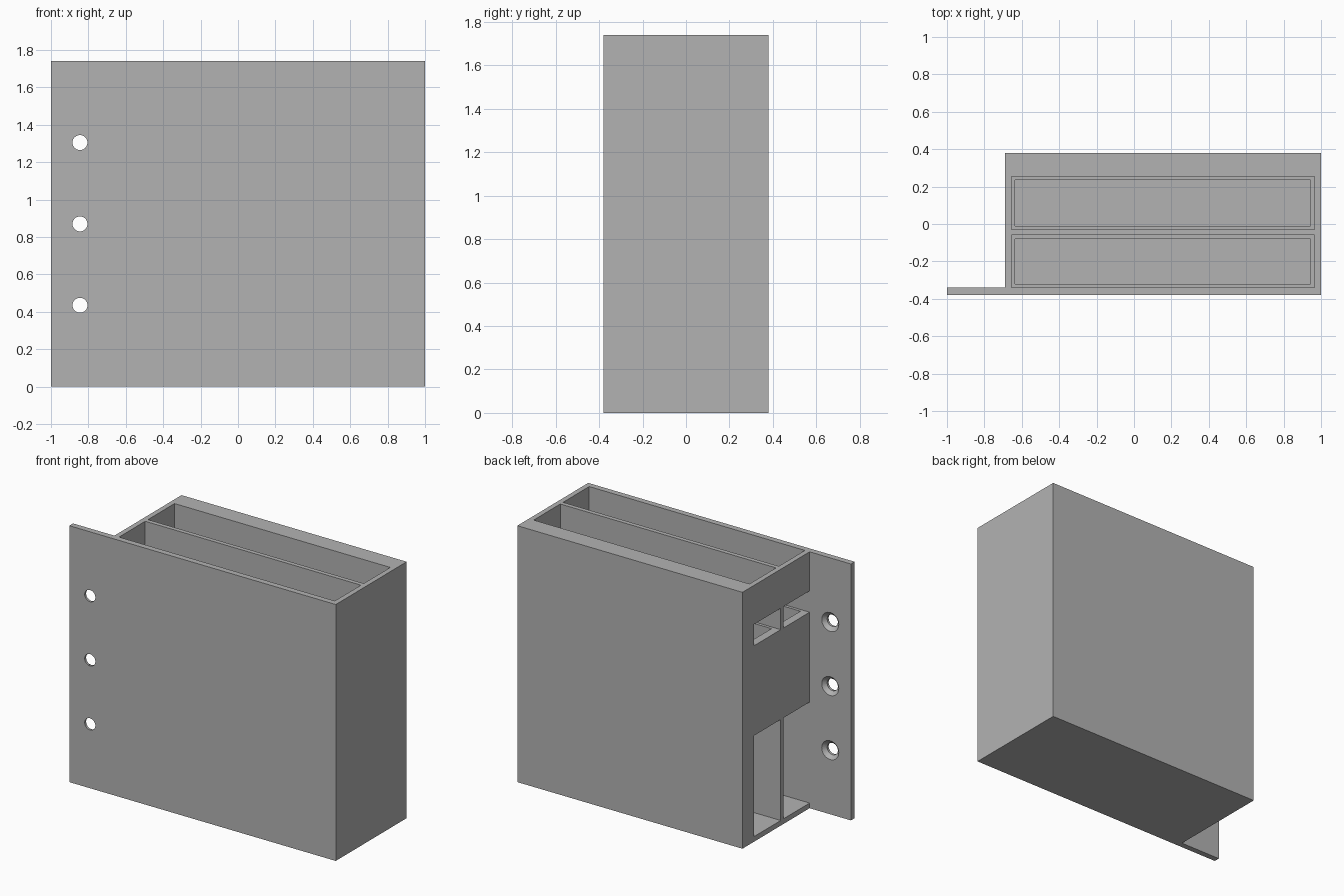
import bpy
import bmesh
from math import pi
from mathutils import Matrix, Vector

cube = bpy.data.objects.get("Cube")
if cube:
    bpy.data.objects.remove(cube, do_unlink=True)

# Single plain grey plastic
grey = bpy.data.materials.new("plain_grey")
grey.use_nodes = True
colour = (0.45, 0.45, 0.45, 1)
grey.diffuse_color = colour
grey.node_tree.nodes["Principled BSDF"].inputs["Base Color"].default_value = colour

HEIGHT = 1.74
FRONT, BACK = -0.38, 0.38
PLATE = -0.34               # back surface of the front wall and flange
SIDE = -0.69                # outer face of the open side
FLOOR, SHAFT, LEDGE, LINTEL = 0.035, 0.72, 1.33, 1.475
INSET = 0.02


def finish(name, bm):
    bmesh.ops.recalc_face_normals(bm, faces=bm.faces)
    mesh = bpy.data.meshes.new(name)
    bm.to_mesh(mesh)
    bm.free()
    mesh.materials.append(grey)
    obj = bpy.data.objects.new(name, mesh)
    bpy.context.collection.objects.link(obj)
    return obj


def box(name, low, high):
    bm = bmesh.new()
    low, high = Vector(low), Vector(high)
    place = Matrix.Translation((low + high) / 2) @ Matrix.Diagonal((*(high - low), 1))
    bmesh.ops.create_cube(bm, size=1, matrix=place)
    return finish(name, bm)


def cone(name, x, y, z, front_radius, back_radius, depth):
    bm = bmesh.new()
    place = Matrix.Translation((x, y, z)) @ Matrix.Rotation(-pi / 2, 4, "X")
    bmesh.ops.create_cone(bm, cap_ends=True, segments=40, radius1=front_radius,
                          radius2=back_radius, depth=depth, matrix=place)
    return finish(name, bm)


def cut(target, cutter):
    mod = target.modifiers.new("cut", "BOOLEAN")
    mod.operation = "DIFFERENCE"
    mod.solver = "EXACT"
    mod.object = cutter
    bpy.context.view_layer.objects.active = target
    bpy.ops.object.modifier_apply(modifier=mod.name)
    bpy.data.objects.remove(cutter, do_unlink=True)


# Body and mounting flange: one L-shaped outline pulled upward
bm = bmesh.new()
outline = [(-1, FRONT), (1, FRONT), (1, BACK), (SIDE, BACK), (SIDE, PLATE), (-1, PLATE)]
base = bm.faces.new([bm.verts.new((x, y, 0)) for x, y in outline])
pulled = bmesh.ops.extrude_face_region(bm, geom=[base])["geom"]
bmesh.ops.translate(bm, vec=(0, 0, HEIGHT),
                    verts=[v for v in pulled if isinstance(v, bmesh.types.BMVert)])
holder = finish("dispenser_body", bm)

# Two compartments: wide top, narrow shaft, wide chamber open to the side
left, right = -0.655, 0.965
for near, far in ((PLATE, -0.06), (-0.03, 0.255)):
    cut(holder, box("top_pocket", (left, near, LEDGE), (right, far, HEIGHT + 0.1)))
    cut(holder, box("chamber", (SIDE - 0.1, near, FLOOR), (right, far, SHAFT)))
    cut(holder, box("shaft", (left + INSET, near + INSET, SHAFT - 0.1),
                    (right - INSET, far - INSET, LEDGE + 0.1)))
    cut(holder, box("side_window", (SIDE - 0.1, near, LEDGE), (left + 0.1, far, LINTEL)))

# Countersunk screw holes in the flange
for row in (1, 2, 3):
    z = HEIGHT * row / 4
    cut(holder, cone("screw_hole", -0.845, -0.36, z, 0.04, 0.04, 0.2))
    cut(holder, cone("countersink", -0.845, PLATE - 0.01, z, 0.037, 0.071, 0.034))
